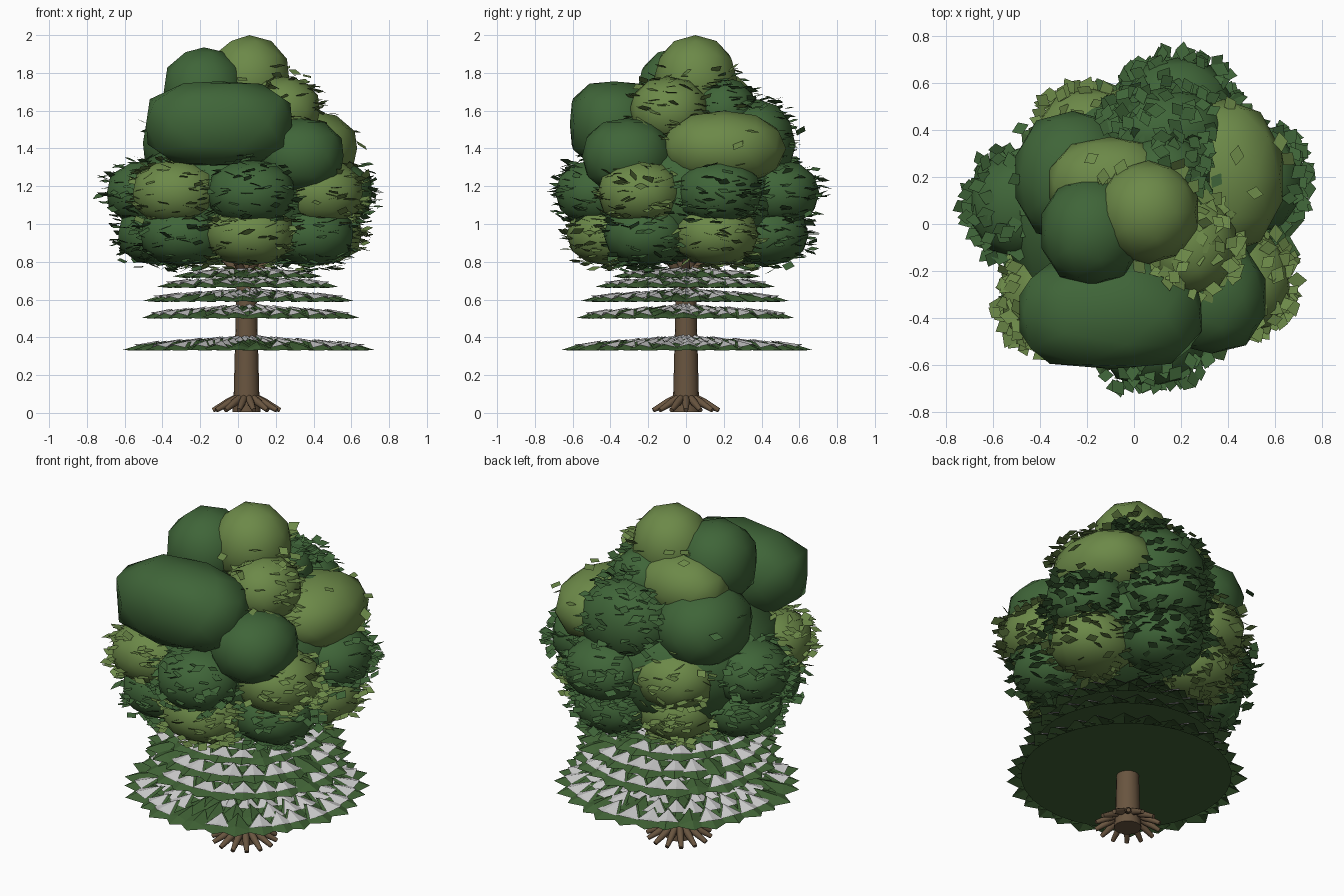
import bpy, bmesh, math, random
from mathutils import Vector, Euler

if "Cube" in bpy.data.objects:
    bpy.data.objects.remove(bpy.data.objects["Cube"])

random.seed(4)
CX = 0.045  # trunk axis


def mat(name, c):
    m = bpy.data.materials.new(name)
    m.diffuse_color = (*c, 1)
    m.use_nodes = True
    m.node_tree.nodes["Principled BSDF"].inputs["Base Color"].default_value = m.diffuse_color
    return m


DARK = mat("dark_green", (0.05, 0.13, 0.04))
LIGHT = mat("light_green", (0.15, 0.25, 0.065))
NEEDLE = mat("needle_green", (0.05, 0.12, 0.035))
SNOW = mat("snow_white", (0.75, 0.77, 0.77))
BARK = mat("bark_brown", (0.14, 0.09, 0.05))


def finish(bm, name, mats, smooth=False):
    me = bpy.data.meshes.new(name)
    bm.to_mesh(me)
    bm.free()
    for m in mats:
        me.materials.append(m)
    ob = bpy.data.objects.new(name, me)
    bpy.context.collection.objects.link(ob)
    if smooth:
        bpy.ops.object.select_all(action='DESELECT')
        ob.select_set(True)
        bpy.context.view_layer.objects.active = ob
        bpy.ops.object.shade_smooth_by_angle(angle=math.radians(50))


def limb(bm, pts, n=8):
    """Tapered tube through (point, radius) pairs."""
    d = (pts[-1][0] - pts[0][0]).normalized()
    u = d.orthogonal().normalized()
    v = d.cross(u)
    rings = [[bm.verts.new(p + r * (u * math.cos(t) + v * math.sin(t)))
              for t in (math.tau * i / n for i in range(n))] for p, r in pts]
    for a, b in zip(rings, rings[1:]):
        for i in range(n):
            bm.faces.new((a[i], a[(i + 1) % n], b[(i + 1) % n], b[i]))
    bm.faces.new(rings[0][::-1])
    bm.faces.new(rings[-1])


def around(name, count, profile, n=8):
    """Repeat a limb profile of (distance out, height, radius) round the trunk."""
    bm = bmesh.new()
    for i in range(count):
        a = math.tau * i / count
        limb(bm, [(Vector((CX + d * math.cos(a), d * math.sin(a), z)), r) for d, z, r in profile], n)
    finish(bm, name, [BARK], True)


# Trunk, flared roots and branches into the crown
around("trunk", 1, [(0, .005, .075), (0, .09, .068), (0, .4, .06), (0, 1.1, .04)], 16)
around("roots", 14, [(.045, .085, .018), (.1, .055, .02), (.178, .014, .012)])
around("branches", 6, [(.02, .72, .025), (.25, .95, .012)])


def needle_tier(name, radius, z, height, rings):
    """Flat cone of overlapping pointed blades, most with a snow patch."""
    bm = bmesh.new()

    def kite(a, inner, tip, mid, side, m):
        """Ridged kite; inner, tip, mid and side are (radius, offset, height)."""
        def pt(r, s, h):
            return bm.verts.new((CX + .01 + r * math.cos(a) - s * math.sin(a),
                                 r * math.sin(a) + s * math.cos(a), h))
        A, T, M = pt(*inner), pt(*tip), pt(*mid)
        L, R = pt(*side), pt(side[0], -side[1], side[2])
        for tri in ((A, M, L), (L, M, T), (T, M, R), (R, M, A)):
            f = bm.faces.new(tri)
            f.material_index = m
            f.normal_update()
            if f.normal.z < 0:
                f.normal_flip()

    for k in range(1, rings + 1):
        f = k / rings
        r0 = max(0.02, radius * (f - 1.9 / rings))
        n = max(9, round(30 * f * radius / 0.66))
        for i in range(n):
            a = math.tau * (i + 0.5 * (k % 2)) / n + random.uniform(-.03, .03)
            tip = radius * f * random.uniform(.97, 1.03)
            rm = r0 + (tip - r0) * 0.62
            w = math.pi * rm / n * 1.5
            zt = z + .018 + height * (1 - f) * .5
            zi = zt + height * .5
            zm = (zi + zt) / 2 + .004
            kite(a, (r0, 0, zi), (tip, 0, zt), (rm, 0, zm), (rm, w, zm - .03), 0)
            if random.random() < .8:
                kite(a, (r0 + .02, 0, zi + .005), (rm + (tip - rm) * .35, 0, zm + .004),
                     (rm, 0, zm + .005), (rm - .01, w * .75, zm - .014), 1)
    # dark underside disc closing the tier
    ring = [bm.verts.new((CX + .01 + radius * .87 * math.cos(math.tau * i / 32),
                          radius * .87 * math.sin(math.tau * i / 32), z + .014)) for i in range(32)]
    bm.faces.new(ring[::-1])
    finish(bm, name, [NEEDLE, SNOW])


# Snowy needle tiers
for i, (r, z) in enumerate([(.66, .315), (.575, .485), (.55, .575), (.47, .65), (.39, .705)]):
    needle_tier(f"needle_tier_{i + 1}", r, z, (.09, .085, .08, .075, .06)[i], (6, 6, 5, 5, 4)[i])

# Upper crown clumps: centre, radii, squareness, leaf count
DARK_TOP = [
    ((-.18, -.03, 1.70), (.22, .23, .235), 2.3, 0),
    ((-.10, -.38, 1.53), (.39, .235, .225), 3.2, 0),
    ((.33, -.31, 1.36), (.235, .24, .20), 2.4, 0),
    ((-.26, .20, 1.43), (.25, .28, .22), 2.4, 8),
    ((.13, .38, 1.42), (.28, .20, .24), 2.1, 220),
    ((.13, .20, 1.60), (.20, .18, .18), 2, 180),
]
LIGHT_TOP = [
    ((.06, .05, 1.77), (.22, .22, .23), 2.1, 80),
    ((.24, -.09, 1.60), (.20, .21, .18), 2.2, 120),
    ((.38, .20, 1.40), (.26, .33, .20), 2.2, 30),
    ((-.10, .17, 1.62), (.27, .20, .18), 2.3, 10),
]
blobs = [(*b, 0) for b in DARK_TOP] + [(*b, 1) for b in LIGHT_TOP]
blobs.append(((.02, .03, 1.15), (.56, .54, .36), 2.3, 0, 0))  # core

# Two rings of seven clumps round the lower crown, flattened at the back left
for height, dist, rz, light in ((1.165, .49, .175, (1, 4, 6)), (.945, .43, .165, (0, 2, 4))):
    for i in range(7):
        a = math.radians(-84 + i * 360 / 7)
        d = dist - (.1 if i == 4 else 0)
        blobs.append(((.02 + d * math.cos(a), .02 + d * math.sin(a), height),
                      (.235, .225, rz), 2.3, 170, int(i in light)))


def inside(p, b):
    return sum(abs((p[k] - b[0][k]) / b[1][k]) ** b[2] for k in range(3)) < .85


def surface(d, b):
    """Point of the superellipsoid clump b in direction d."""
    s = sum(abs(x) ** b[2] for x in d) ** (-1 / b[2])
    return Vector([b[0][k] + b[1][k] * d[k] * s for k in range(3)])


leaves = [bmesh.new(), bmesh.new()]
for i, b in enumerate(blobs):
    bm = bmesh.new()
    bmesh.ops.create_icosphere(bm, subdivisions=2, radius=1)
    for v in bm.verts:
        v.co = surface(v.co.normalized(), b)
    finish(bm, f"foliage_clump_{i + 1}", [LIGHT if b[4] else DARK], True)
    # near-level leaf quads scattered over the exposed surface
    for _ in range(b[3]):
        d = Vector([random.gauss(0, 1) for _ in range(3)]).normalized()
        p = surface(d, b)
        if any(inside(p, o) for o in blobs if o is not b):
            continue
        if b[2] == 2.1 and b[4] and d.z > .3:  # bare tree top
            continue
        p += d * random.uniform(-.015, .035)
        rot = Euler((random.gauss(0, .25), random.gauss(0, .25), random.uniform(0, 6.28))).to_matrix()
        s = random.uniform(.034, .047)
        lb = leaves[b[4]]
        lb.faces.new([lb.verts.new(p + rot @ Vector((x * s, y * s, 0)))
                      for x, y in ((-1, 0), (0, -.75), (1, 0), (0, .75))])
finish(leaves[0], "dark_leaves", [DARK])
finish(leaves[1], "light_leaves", [LIGHT])
